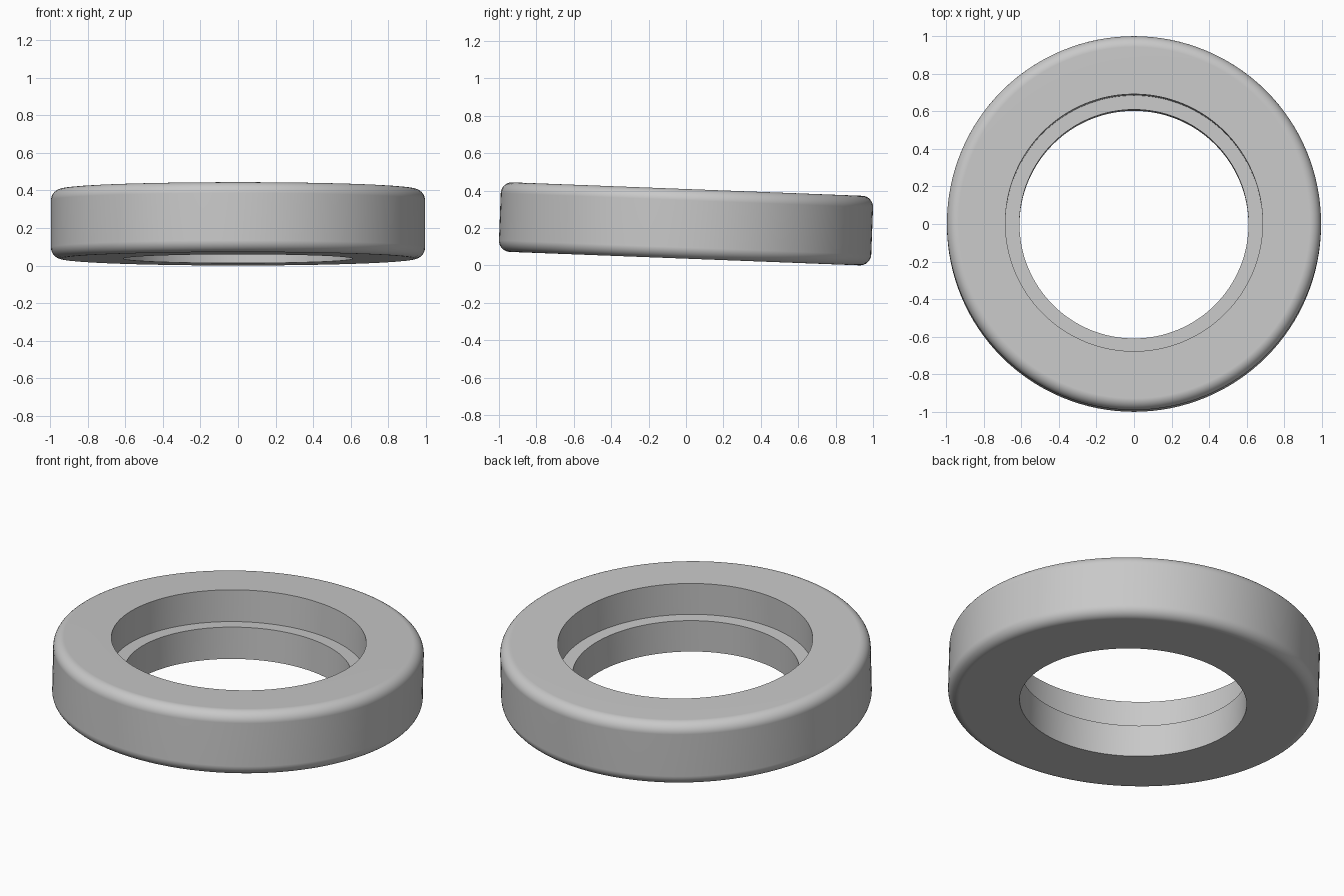
import bpy
import bmesh
import math
from mathutils import Vector

cube = bpy.data.objects.get("Cube")
if cube:
    bpy.data.objects.remove(cube, do_unlink=True)

OUTER, HALF, FILLET = 0.996, 0.186, 0.06
BORE, COUNTERBORE = 0.61, 0.685
SEGMENTS, ARC_STEPS = 128, 8
TILT = math.radians(-2.2)

# Grey metal
grey = bpy.data.materials.new("grey")
grey.use_nodes = True
colour = (0.58, 0.58, 0.58, 1)
grey.diffuse_color = colour
grey.node_tree.nodes["Principled BSDF"].inputs["Base Color"].default_value = colour


def fillet(sign):
    """Rounded outer corner, going upward; sign is -1 for bottom, 1 for top."""
    start = -math.pi / 2 if sign < 0 else 0
    angles = [start + math.pi / 2 * i / ARC_STEPS for i in range(ARC_STEPS + 1)]
    return [(OUTER - FILLET + FILLET * math.cos(a),
             sign * (HALF - FILLET) + FILLET * math.sin(a)) for a in angles]


# Closed cross-section: bore, rounded outside, counterbore with a ledge halfway
profile = [(BORE, 0), (BORE, -HALF)] + fillet(-1) + fillet(1)
profile += [(COUNTERBORE, HALF), (COUNTERBORE, 0)]

# Revolve the cross-section around z
bm = bmesh.new()
verts = [bm.verts.new((r, 0, z)) for r, z in profile]
edges = [bm.edges.new((verts[i - 1], verts[i])) for i in range(len(verts))]
bmesh.ops.spin(bm, geom=verts + edges, cent=Vector(), axis=Vector((0, 0, 1)),
               angle=math.tau, steps=SEGMENTS)
bmesh.ops.remove_doubles(bm, verts=bm.verts, dist=1e-4)
bmesh.ops.recalc_face_normals(bm, faces=bm.faces)
mesh = bpy.data.meshes.new("stepped_ring")
bm.to_mesh(mesh)
bm.free()
mesh.materials.append(grey)

# Place the ring with a slight tilt, lowest point on the ground
ring = bpy.data.objects.new("stepped_ring", mesh)
bpy.context.collection.objects.link(ring)
ring.rotation_euler.x = TILT
ring.location.z = ((HALF - FILLET) * math.cos(TILT)
                   + (OUTER - FILLET) * abs(math.sin(TILT)) + FILLET)

# Smooth curved walls, crisp edges and flat end faces
bpy.ops.object.select_all(action="DESELECT")
ring.select_set(True)
bpy.context.view_layer.objects.active = ring
bpy.ops.object.shade_smooth_by_angle(angle=math.radians(30))
weighted = ring.modifiers.new("flat_ends", "WEIGHTED_NORMAL")
weighted.keep_sharp = True
